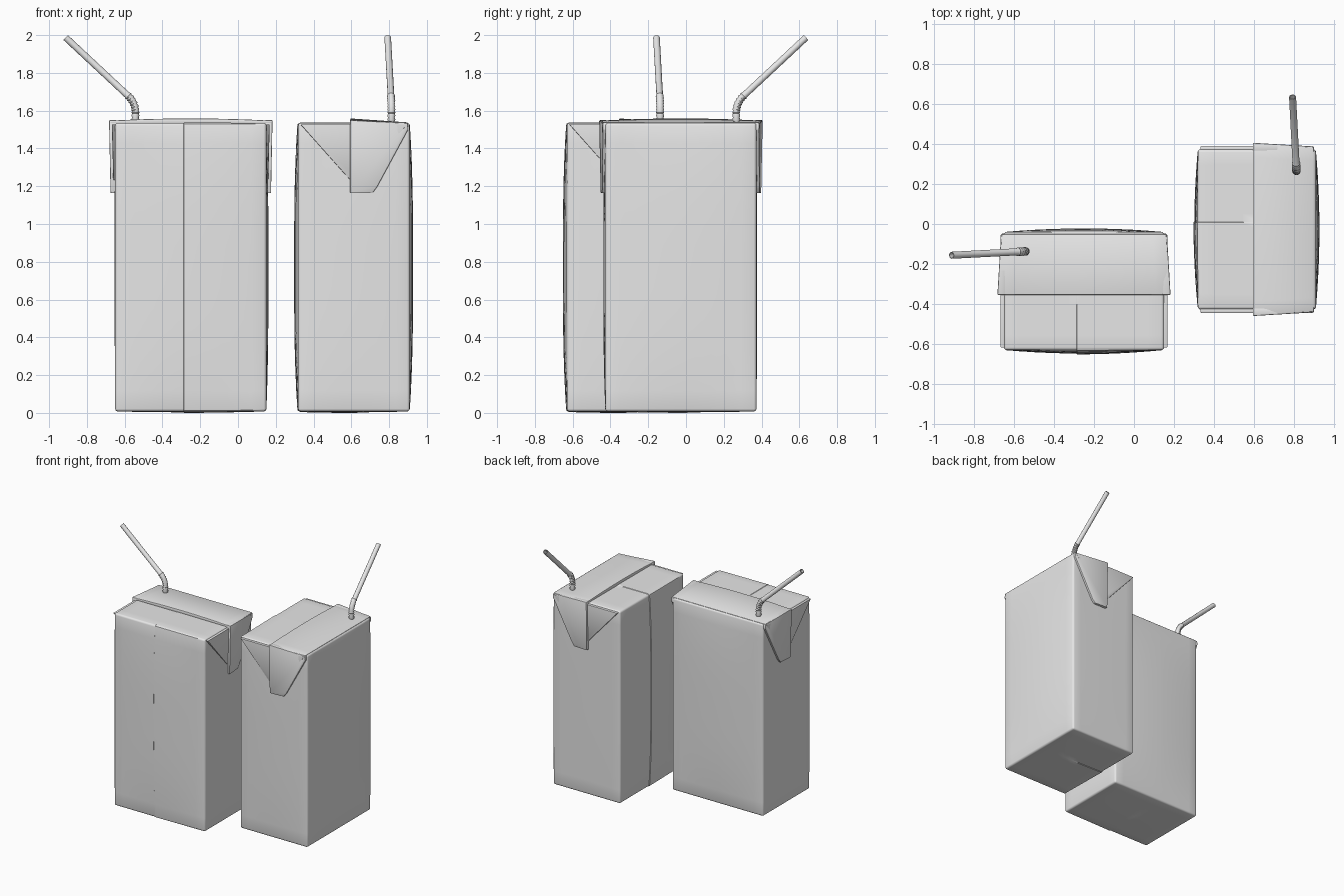
import bpy, bmesh, math
from mathutils import Vector, Matrix

if "Cube" in bpy.data.objects:
    bpy.data.objects.remove(bpy.data.objects["Cube"])

HX, HY, Z0, Z1 = 0.40, 0.295, 0.008, 1.535      # carton half width, half depth, bottom, top
ZM, HZ = (Z0 + Z1) / 2, (Z1 - Z0) / 2
SEAM = -0.035

card = bpy.data.materials.new("plain_light_grey")
card.diffuse_color = (0.8, 0.8, 0.8, 1)
card.use_nodes = True
card.node_tree.nodes["Principled BSDF"].inputs["Base Color"].default_value = card.diffuse_color


def finish(bm, name, place, bevel=0, angle=35):
    bmesh.ops.recalc_face_normals(bm, faces=bm.faces)
    if bevel:
        bmesh.ops.bevel(bm, geom=bm.edges[:], offset=bevel, segments=2,
                        profile=0.5, affect='EDGES', clamp_overlap=True)
    me = bpy.data.meshes.new(name)
    bm.to_mesh(me)
    bm.free()
    me.materials.append(card)
    me.shade_smooth()
    me.set_sharp_from_angle(angle=math.radians(angle))
    ob = bpy.data.objects.new(name, me)
    ob.matrix_world = place
    bpy.context.collection.objects.link(ob)
    return ob


def loft(bm, rings):
    """Closed rings of equal length joined into a capped solid."""
    vs = [[bm.verts.new(p) for p in r] for r in rings]
    n = len(vs[0])
    for a, b in zip(vs, vs[1:]):
        for i in range(n):
            j = (i + 1) % n
            bm.faces.new((a[i], a[j], b[j], b[i]))
    bm.faces.new(vs[0][::-1])
    bm.faces.new(vs[-1])


def carton_body(name, place):
    bm = bmesh.new()
    bmesh.ops.create_cube(bm, size=2)
    for v in bm.verts:
        v.co = (v.co.x * HX, v.co.y * HY, ZM + v.co.z * HZ)
    bmesh.ops.bevel(bm, geom=bm.edges[:], offset=0.014, segments=3,
                    profile=0.5, affect='EDGES')
    # grid cuts, with a close pair at the lapped seam
    cuts = [(0, HX * i / 5) for i in range(-4, 5)] + [(0, SEAM), (0, SEAM - 0.003)]
    cuts += [(1, HY * i / 4) for i in range(-3, 4)]
    cuts += [(2, ZM + HZ * i / 7) for i in range(-6, 7)]
    for axis, d in cuts:
        co, no = Vector(), Vector()
        co[axis], no[axis] = d, 1
        bmesh.ops.bisect_plane(bm, geom=bm.verts[:] + bm.edges[:] + bm.faces[:],
                               plane_co=co, plane_no=no)
    # bulging walls and the seam step
    for v in bm.verts:
        x, y, z = v.co
        u, w, t = x / HX, y / HY, (z - ZM) / HZ
        pz = max(0, 1 - abs(t) ** 3)
        px, py = max(0, 1 - u * u), max(0, 1 - w * w)
        step = 0.004 * (HX - x) / (HX - SEAM) if x > SEAM - 0.001 else 0
        v.co.y += w * 0.018 * px * pz
        v.co.x += u * (0.011 if u > 0 else 0.003) * py * pz
        if t < -0.99:
            v.co.z -= 0.005 * px * py
        if w < -0.99:
            v.co.y -= step
        if y < 0.01 and abs(t) > 0.99:
            v.co.z += step * (0.6 if t > 0 else -0.8)
    finish(bm, name, place, angle=30)


def top_fin(name, place):
    bm = bmesh.new()
    rings = []
    for i in range(-6, 7):
        u = i / 6
        top = 1.547 + 0.012 * (1 - u * u)
        xf, xb = 0.432 * u, 0.412 * u
        rings.append([(xf, -0.02, 1.53), (xf, -0.02, top),
                      (xb, 0.285, 1.538), (xb, 0.285, 1.52)])
    loft(bm, rings)
    # round only the long and end edges
    bmesh.ops.recalc_face_normals(bm, faces=bm.faces)
    sharp = [e for e in bm.edges if e.calc_face_angle(0) > 0.6]
    bmesh.ops.bevel(bm, geom=sharp, offset=0.006, segments=2, profile=0.5, affect='EDGES')
    finish(bm, name, place)


def ear_part(name, place, s, pts, outer, bevel):
    bm = bmesh.new()
    loft(bm, [[(s * 0.392, y, z) for y, z in pts],
              [(s * outer(y, z), y, z) for y, z in pts]])
    finish(bm, name, place, bevel)


def straw(name, place):
    bend, R, a = math.radians(47), 0.12, math.radians(3)
    lean = Vector((-math.cos(a), -math.sin(a), 0))
    side = Vector((-lean.y, lean.x, 0))
    up, base = Vector((0, 0, 1)), Vector((-0.293, 0.198, 0))
    zs, r, big = 1.59, 0.0175, 0.0215
    path = [(base + up * 1.45, 0, r), (base + up * 1.545, 0, r)]
    for i in range(4):                                   # ribs below the bend
        path.append((base + up * (1.552 + i * 0.011), 0, big if i % 2 == 0 else r))
    n = 12
    for i in range(n + 1):                               # ribbed bend
        t = bend * i / n
        path.append((base + up * (zs + R * math.sin(t)) + lean * R * (1 - math.cos(t)),
                     t, big if i % 2 == 0 else r))
    d = up * math.cos(bend) + lean * math.sin(bend)
    e = path[-1][0]
    path.append((e + d * 0.008, bend, r))
    tip = e + d * ((1.987 - e.z) / d.z)
    path += [(tip, bend, r), (tip, bend, r - 0.004), (tip - d * 0.25, bend, r - 0.004)]
    bm = bmesh.new()
    rings = []
    for p, t, rad in path:
        nrm = lean * math.cos(t) - up * math.sin(t)
        rings.append([p + (nrm * math.cos(k) + side * math.sin(k)) * rad
                      for k in (math.tau * j / 16 for j in range(16))])
    loft(bm, rings)
    finish(bm, name, place, angle=50)


def juice_carton(tag, place):
    carton_body(tag + "_carton_body", place)
    top_fin(tag + "_top_fin", place)
    # folded corner triangle and the flap lying over its back half
    tri = [(-0.283, 1.527), (-0.02, 1.232), (0.02, 1.232), (0.283, 1.527)]
    flap = [(-0.02, 1.55), (-0.02, 1.163), (0.098, 1.163), (0.122, 1.195),
            (0.287, 1.50), (0.285, 1.534)]
    for s, side in ((1, "right"), (-1, "left")):
        ear_part(f"{tag}_{side}_fold", place, s, tri,
                 lambda y, z: 0.418 - 0.008 * (1.527 - z) / 0.3, 0.004)
        ear_part(f"{tag}_{side}_flap", place, s, flap,
                 lambda y, z: 0.415 + 0.018 * (0.287 - y) / 0.307 - 0.008 * (1.55 - z) / 0.39,
                 0.005)
    straw(tag + "_straw", place)


# two cartons, the second turned a quarter
juice_carton("first", Matrix.Translation((-0.25, -0.335, 0)))
juice_carton("second", Matrix.Translation((0.614, -0.027, 0)) @ Matrix.Rotation(-math.pi / 2, 4, 'Z'))
